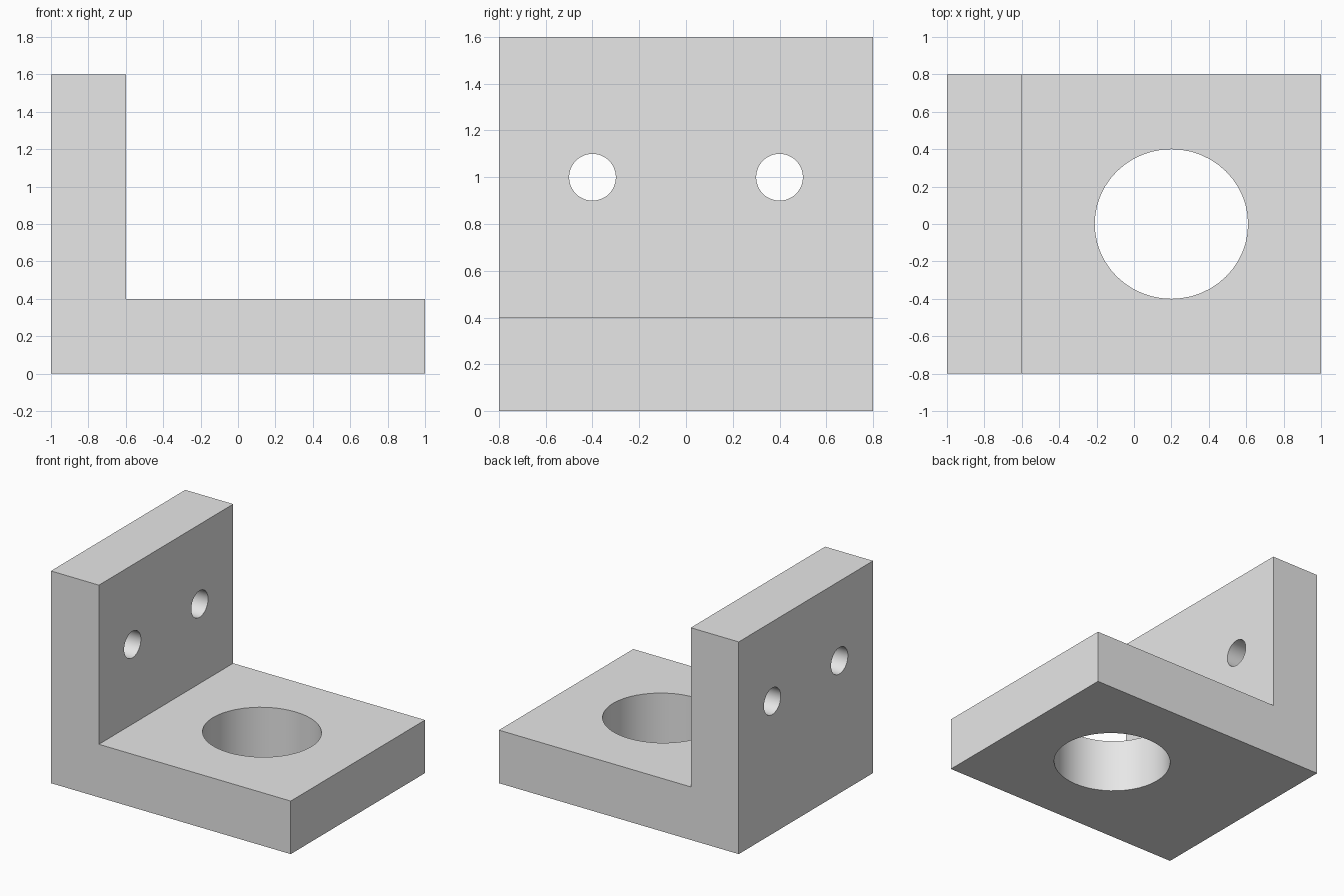
import bpy
import bmesh
from math import pi

cube = bpy.data.objects.get("Cube")
if cube:
    bpy.data.objects.remove(cube, do_unlink=True)

# Single grey finish
GREY = (0.8, 0.8, 0.8, 1.0)
grey = bpy.data.materials.new("plain grey")
grey.use_nodes = True
grey.diffuse_color = GREY
for node in grey.node_tree.nodes:
    if node.type == 'BSDF_PRINCIPLED':
        node.inputs["Base Color"].default_value = GREY


def extruded_profile(name, profile, depth):
    """Extrude an x-z outline along y, centred on y = 0."""
    bm = bmesh.new()
    face = bm.faces.new([bm.verts.new((x, -depth / 2, z)) for x, z in profile])
    result = bmesh.ops.extrude_face_region(bm, geom=[face])
    verts = [v for v in result["geom"] if isinstance(v, bmesh.types.BMVert)]
    bmesh.ops.translate(bm, verts=verts, vec=(0, depth, 0))
    bmesh.ops.recalc_face_normals(bm, faces=bm.faces)
    mesh = bpy.data.meshes.new(name)
    bm.to_mesh(mesh)
    bm.free()
    obj = bpy.data.objects.new(name, mesh)
    bpy.context.collection.objects.link(obj)
    obj.data.materials.append(grey)
    return obj


def cut_hole(target, location, scale, rotation=(0, 0, 0)):
    """Drill a round hole through the target."""
    bpy.ops.mesh.primitive_cylinder_add(vertices=48, radius=1, depth=1,
                                        location=location, rotation=rotation)
    cutter = bpy.context.object
    cutter.name = "hole_cutter"
    cutter.scale = scale
    cutter.hide_render = True
    cutter.data.materials.append(grey)
    mod = target.modifiers.new("hole", 'BOOLEAN')
    mod.operation = 'DIFFERENCE'
    mod.solver = 'EXACT'
    mod.object = cutter
    bpy.ops.object.select_all(action='DESELECT')
    target.select_set(True)
    bpy.context.view_layer.objects.active = target
    bpy.ops.object.modifier_apply(modifier=mod.name)
    bpy.data.objects.remove(cutter, do_unlink=True)


# L-shaped bracket: base plate with an upright wall on its right end
outline = [(-1, 0), (1, 0), (1, 0.4), (-0.6, 0.4), (-0.6, 1.6), (-1, 1.6)]
bracket = extruded_profile("angle_bracket", outline, 1.6)

# Large bore through the base plate
cut_hole(bracket, (0.2, 0, 0.2), (0.41, 0.4, 0.8))

# Pair of bolt holes through the upright wall
for side in (-1, 1):
    cut_hole(bracket, (-0.8, 0.4 * side, 1), (0.1, 0.1, 0.8), (0, pi / 2, 0))

bpy.ops.object.shade_smooth_by_angle(angle=pi / 6)
